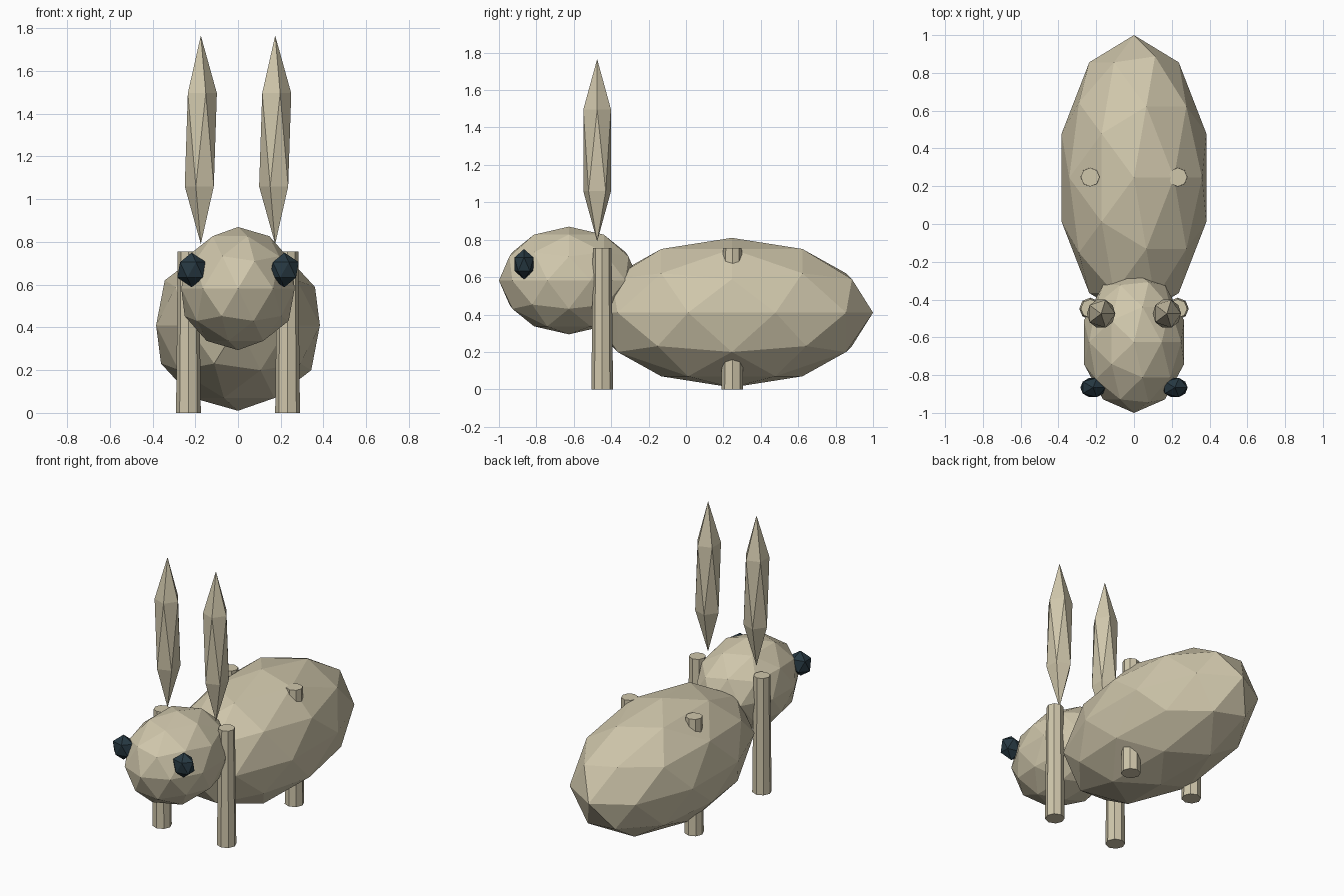
import bpy

if "Cube" in bpy.data.objects:
    bpy.data.objects.remove(bpy.data.objects["Cube"])


def material(name, rgb):
    m = bpy.data.materials.new(name)
    m.diffuse_color = (*rgb, 1)
    m.use_nodes = True
    m.node_tree.nodes["Principled BSDF"].inputs["Base Color"].default_value = m.diffuse_color
    return m


TAN = material("tan_fur", (0.63, 0.57, 0.41))
DARK = material("dark_eye", (0.02, 0.04, 0.054))


def finish(name, mat):
    ob = bpy.context.object
    ob.name = name
    ob.data.materials.append(mat)
    return ob


def ball(name, loc, radii, detail, mat=TAN):
    """Faceted ellipsoid."""
    bpy.ops.mesh.primitive_ico_sphere_add(subdivisions=detail, radius=1, location=loc)
    finish(name, mat).scale = radii


def leg(name, x, y):
    """Slightly tapered eight-sided post."""
    h = 0.755
    bpy.ops.mesh.primitive_cone_add(vertices=8, radius1=0.058, radius2=0.05,
                                    depth=h, location=(x, y, h / 2))
    finish(name, TAN)


# Body and head
ball("body", (0, 0.245, 0.41), (0.403, 0.755, 0.4), 2)
ball("head", (0, -0.626, 0.582), (0.279, 0.374, 0.288), 2)

# Paired parts
for side, s in (("left", 1), ("right", -1)):
    ball("ear_" + side, (s * 0.174, -0.475, 1.278), (0.084, 0.087, 0.488), 1)
    ball("eye_" + side, (s * 0.217, -0.866, 0.669), (0.075, 0.06, 0.081), 1, DARK)
    leg("front_leg_" + side, s * 0.232, -0.448)
    leg("back_leg_" + side, s * 0.232, 0.248)
